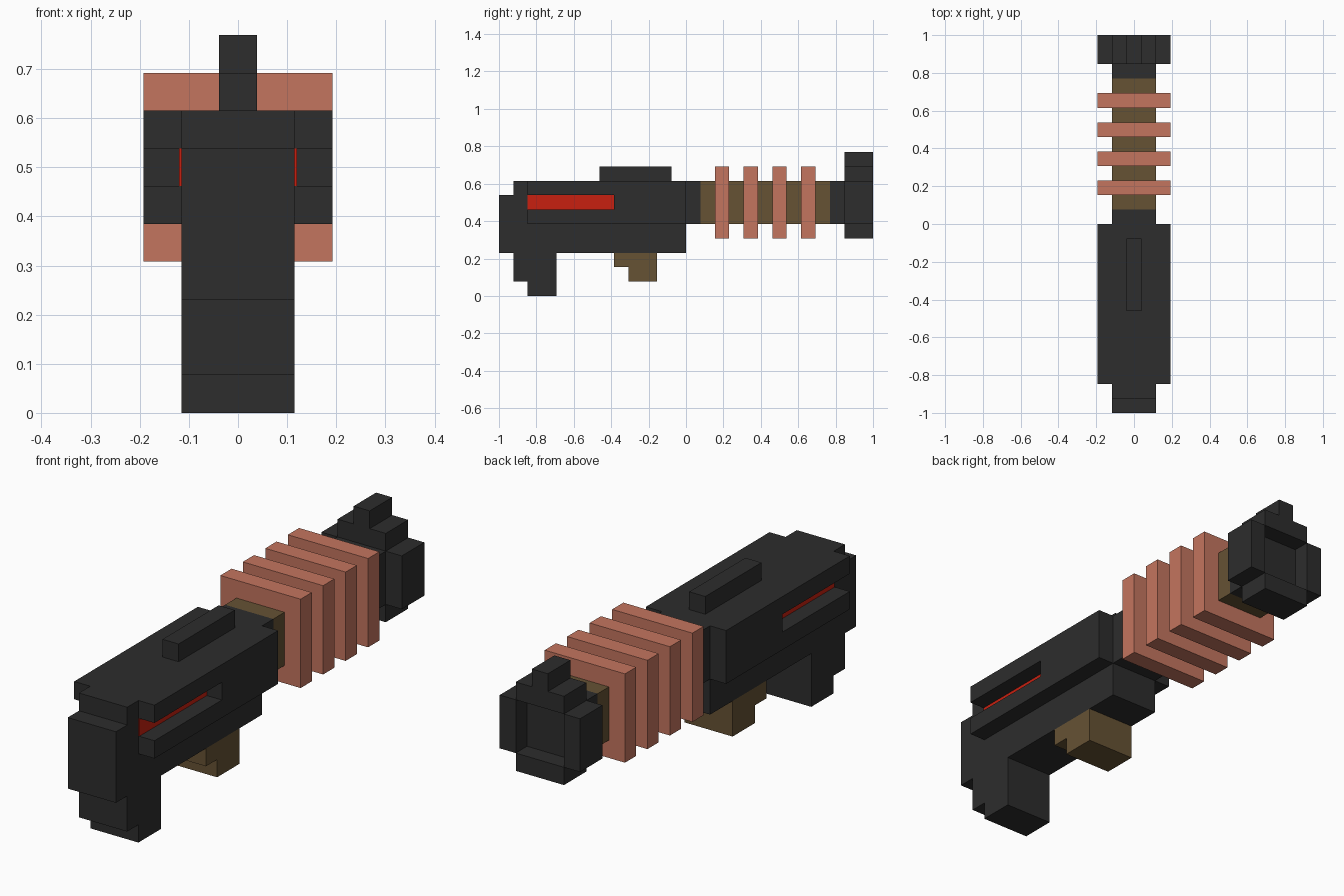
import bpy, bmesh
from mathutils import Vector

if "Cube" in bpy.data.objects:
    bpy.data.objects.remove(bpy.data.objects["Cube"])

U = 1 / 13  # one block


def material(name, color):
    m = bpy.data.materials.new(name)
    m.diffuse_color = (*color, 1)
    m.use_nodes = True
    m.node_tree.nodes["Principled BSDF"].inputs["Base Color"].default_value = m.diffuse_color
    return m


DARK = material("charcoal", (0.026, 0.026, 0.026))
BROWN = material("olive brown", (0.133, 0.084, 0.034))
COPPER = material("copper", (0.552, 0.178, 0.114))
RED = material("red", (0.58, 0.0144, 0.005))


def blocks(name, mat, *boxes):
    """One object from boxes given in blocks as (x0, x1, y0, y1, z0, z1)."""
    bm = bmesh.new()
    for x0, x1, y0, y1, z0, z1 in boxes:
        verts = bmesh.ops.create_cube(bm, size=1)["verts"]
        size = Vector((x1 - x0, y1 - y0, z1 - z0))
        mid = Vector((x0 + x1, y0 + y1, z0 + z1)) / 2
        for v in verts:
            v.co = (v.co * size + mid) * U
    mesh = bpy.data.meshes.new(name)
    bm.to_mesh(mesh)
    bm.free()
    mesh.materials.append(mat)
    ob = bpy.data.objects.new(name, mesh)
    bpy.context.collection.objects.link(ob)
    return ob


def mid(w, y0, y1, z0, z1):
    """Box centred on x with half width w."""
    return (-w, w, y0, y1, z0, z1)


def pair(x0, x1, *rest):
    """Box and its mirror image across x."""
    return [(x0, x1, *rest), (-x1, -x0, *rest)]


# Receiver core, stepped rear and top rail
blocks("receiver", DARK, mid(1.5, -11, 0, 3, 8))
blocks("rear_cap", DARK, mid(1.5, -12, -11, 1, 8), mid(1.5, -13, -12, 3, 7))
blocks("top_rail", DARK, mid(0.5, -6, -1, 8, 9))

# Side panels leave a slot that is open at the rear
blocks("side_panels", DARK,
       *pair(1.5, 2.5, -11, 0, 5, 6),
       *pair(1.5, 2.5, -5, 0, 6, 7),
       *pair(1.5, 2.5, -11, 0, 7, 8))
blocks("slot_glow", RED, *pair(1.5, 1.56, -11, -5, 6, 7))

# Grip and stepped trigger block
blocks("grip", DARK, mid(1.5, -11, -9, 0, 3))
blocks("trigger_block", BROWN, mid(1.5, -5, -2, 2, 3), mid(1.5, -4, -2, 1, 2))

# Barrel with dark collars and coil rings
blocks("barrel_collars", DARK, mid(1.5, 0, 1, 5, 8), mid(1.5, 10, 11, 5, 8))
blocks("barrel", BROWN, mid(1.5, 1, 10, 5, 8))
for i in range(4):
    y = 2 + 2 * i
    blocks(f"coil_ring_{i + 1}", COPPER, mid(2.5, y, y + 1, 4, 9))

# Muzzle frame around a recessed face, with sight
blocks("muzzle", DARK,
       *pair(1.5, 2.5, 11, 13, 5, 8),
       mid(1.5, 11, 13, 4, 5),
       mid(1.5, 11, 13, 8, 9),
       mid(1.5, 11, 12, 5, 8))
blocks("front_sight", DARK, mid(0.5, 11, 13, 9, 10))
